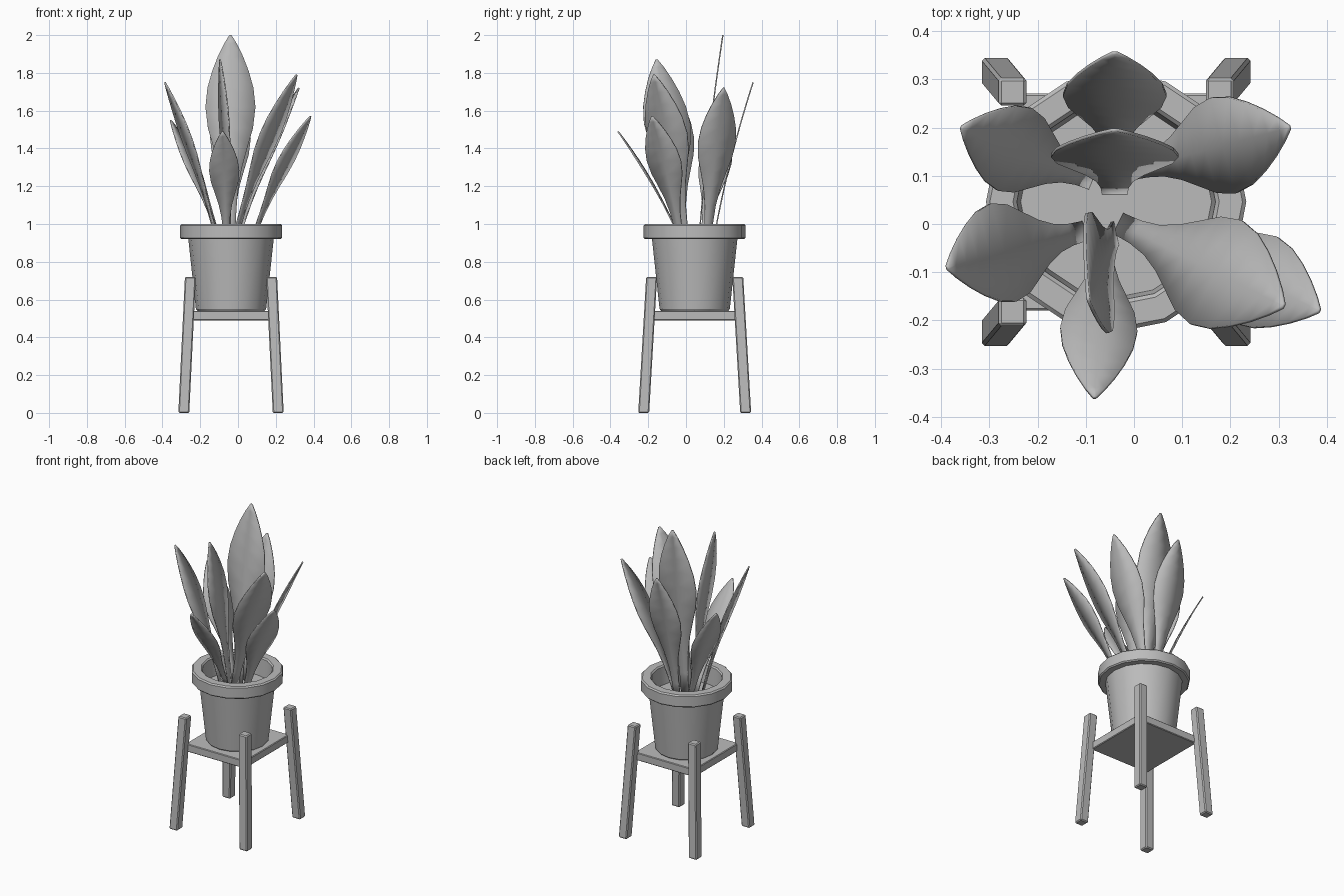
import bpy, bmesh, math
from mathutils import Vector

default = bpy.data.objects.get("Cube")
if default:
    bpy.data.objects.remove(default, do_unlink=True)

grey = bpy.data.materials.new("plain_grey")
grey.use_nodes = True
grey.diffuse_color = (0.5, 0.5, 0.5, 1)
grey.node_tree.nodes["Principled BSDF"].inputs["Base Color"].default_value = (0.5, 0.5, 0.5, 1)

CX, CY = -0.037, 0.046   # centre of the pot and stand


def finish(name, bm, bevel=0.0, smooth=None):
    bmesh.ops.recalc_face_normals(bm, faces=bm.faces)
    mesh = bpy.data.meshes.new(name)
    bm.to_mesh(mesh)
    bm.free()
    mesh.materials.append(grey)
    obj = bpy.data.objects.new(name, mesh)
    bpy.context.collection.objects.link(obj)
    if bevel:
        mod = obj.modifiers.new("soft_edges", 'BEVEL')
        mod.width = bevel
        mod.segments = 1
    if smooth:
        bpy.ops.object.select_all(action='DESELECT')
        obj.select_set(True)
        bpy.context.view_layer.objects.active = obj
        bpy.ops.object.shade_smooth_by_angle(angle=math.radians(smooth))
    return obj


def prism(name, low, high, half_x, half_y, bevel):
    """Box between two centre points, with level ends."""
    bm = bmesh.new()
    bmesh.ops.create_cube(bm, size=2)
    for v in bm.verts:
        c = high if v.co.z > 0 else low
        v.co = Vector(c) + Vector((v.co.x * half_x, v.co.y * half_y, 0))
    return finish(name, bm, bevel)


def lathe(name, profile, sides):
    """Turn a radius/height profile; both ends are closed with a disc."""
    bm = bmesh.new()
    rings = []
    for r, z in profile:
        rings.append([bm.verts.new((CX + r * math.cos(a), CY + r * math.sin(a), z))
                      for a in (math.tau * i / sides for i in range(sides))])
    for a, b in zip(rings, rings[1:]):
        for i in range(sides):
            j = (i + 1) % sides
            bm.faces.new((a[i], a[j], b[j], b[i]))
    bm.faces.new(rings[0])
    bm.faces.new(rings[-1])
    return finish(name, bm, smooth=30)


# Stand: four splayed legs and a square shelf
for sx, side in ((1, "left"), (-1, "right")):
    for sy, end in ((-1, "front"), (1, "back")):
        prism(f"{end}_{side}_leg",
              (CX + sx * 0.25, CY + sy * 0.27, 0),
              (CX + sx * 0.215, CY + sy * 0.228, 0.72), 0.029, 0.029, 0.006)
prism("shelf", (CX, CY, 0.49), (CX, CY, 0.54), 0.212, 0.225, 0.004)

# Pot with an overhanging rim and the soil inside
lathe("pot", [(0.178, 0.54), (0.186, 0.55), (0.226, 0.92), (0.263, 0.92),
              (0.27, 0.927), (0.27, 0.992), (0.262, 1.0), (0.214, 1.0),
              (0.206, 0.992), (0.198, 0.88)], 16)

# Leaf outline: (fraction of length, fraction of full width)
OUTLINE = [(0, .2), (.14, .22), (.26, .29), (.37, .45), (.47, .68), (.56, .9),
           (.66, 1), (.75, .92), (.83, .73), (.9, .5), (.96, .25), (1, .04)]


def leaf(name, base, tip, width, across=None):
    """Thin blade that leans outward more towards the tip."""
    base, tip = Vector((*base, 0.88)), Vector(tip)
    span = tip - base
    side = Vector((*across, 0)) if across else Vector((-span.y, span.x, 0))
    side.normalize()
    bm = bmesh.new()
    rows = []
    for t, w in OUTLINE:
        lean = 0.7 * t + 0.3 * t * t
        mid = base + Vector((span.x * lean, span.y * lean, span.z * t))
        rows.append([bm.verts.new(mid + side * (k * w * width / 2)) for k in (-1, 0, 1)])
    for a, b in zip(rows, rows[1:]):
        for i in (0, 1):
            bm.faces.new((a[i], a[i + 1], b[i + 1], b[i]))
    obj = finish(name, bm, smooth=40)
    mod = obj.modifiers.new("thickness", 'SOLIDIFY')
    mod.thickness = 0.007
    mod.offset = 0


leaf("tall_centre_leaf", (-0.04, 0.065), (-0.04, 0.195, 2.0), 0.265)
leaf("back_leaf", (-0.04, 0.14), (-0.04, 0.355, 1.75), 0.215)
leaf("back_right_leaf", (-0.09, 0.09), (-0.357, 0.2, 1.55), 0.185)
leaf("back_left_leaf", (-0.01, 0.11), (0.322, 0.2, 1.72), 0.205)
leaf("front_right_leaf", (-0.105, -0.015), (-0.387, -0.09, 1.75), 0.21)
leaf("front_left_tall_leaf", (-0.03, 0.0), (0.31, -0.17, 1.79), 0.24)
leaf("front_left_low_leaf", (0.065, -0.025), (0.384, -0.18, 1.57), 0.2)
leaf("upright_leaf", (-0.04, -0.02), (-0.095, -0.155, 1.87), 0.25, (0.05, -0.24))
leaf("front_leaf", (-0.06, -0.015), (-0.082, -0.36, 1.49), 0.16)
